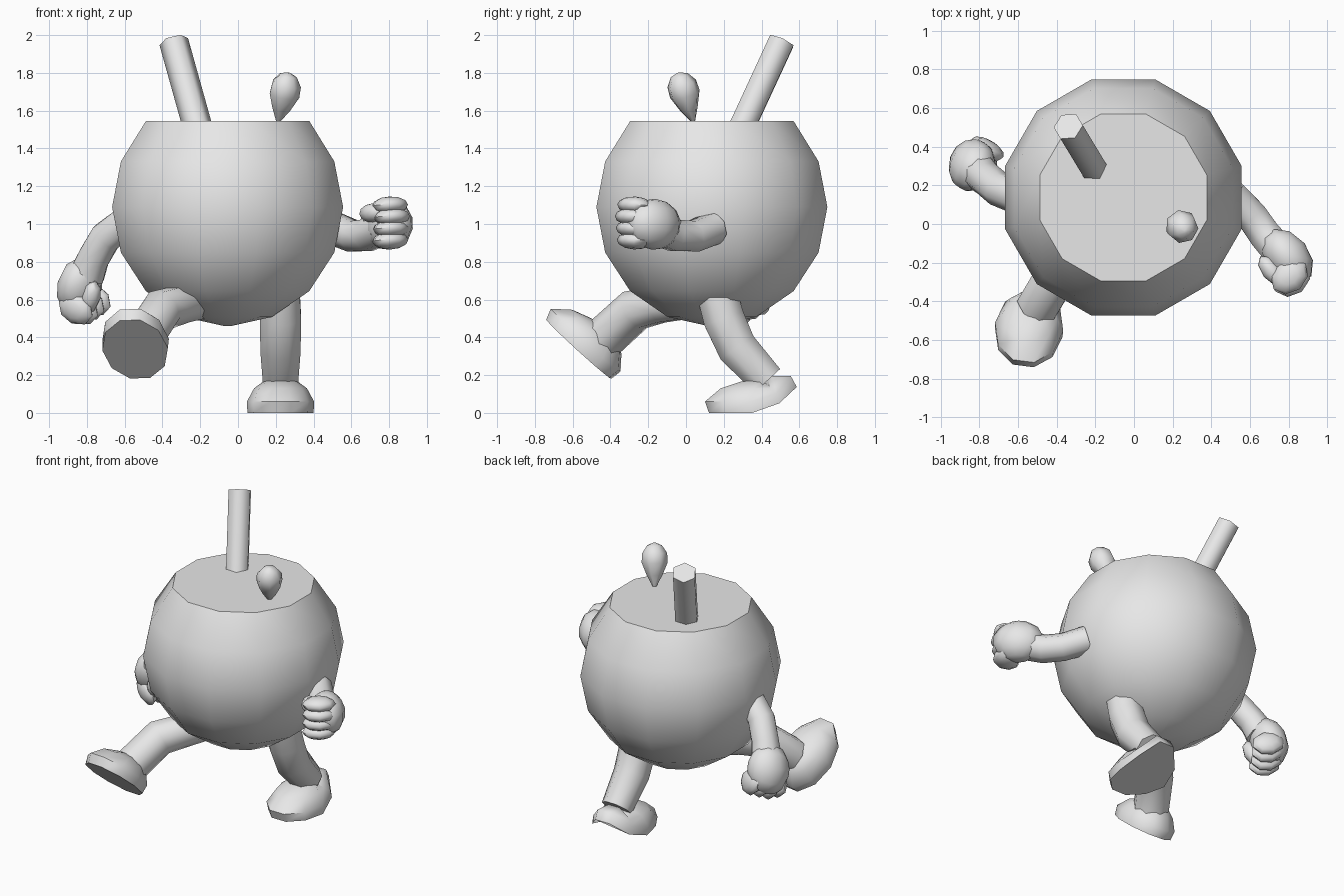
import bpy, bmesh, math
from mathutils import Vector, Matrix

if "Cube" in bpy.data.objects:
    bpy.data.objects.remove(bpy.data.objects["Cube"])

V = Vector
grey = bpy.data.materials.new("light_grey")
grey.diffuse_color = (0.8, 0.8, 0.8, 1)
grey.use_nodes = True
grey.node_tree.nodes["Principled BSDF"].inputs["Base Color"].default_value = grey.diffuse_color


def finish(name, bm, angle=60):
    bmesh.ops.recalc_face_normals(bm, faces=bm.faces)
    me = bpy.data.meshes.new(name)
    bm.to_mesh(me)
    bm.free()
    me.materials.append(grey)
    ob = bpy.data.objects.new(name, me)
    bpy.context.collection.objects.link(ob)
    bpy.ops.object.select_all(action='DESELECT')
    ob.select_set(True)
    bpy.context.view_layer.objects.active = ob
    bpy.ops.object.shade_smooth_by_angle(angle=math.radians(angle))
    return ob


def loft(name, rings, angle=60):
    """Skin a list of closed rings and cap both ends."""
    bm = bmesh.new()
    vs = [[bm.verts.new(p) for p in r] for r in rings]
    n = len(vs[0])
    for a, b in zip(vs, vs[1:]):
        for i in range(n):
            bm.faces.new((a[i], a[(i + 1) % n], b[(i + 1) % n], b[i]))
    bm.faces.new(vs[0][::-1])
    bm.faces.new(vs[-1])
    return finish(name, bm, angle)


def tube(name, path, radii, sides=8, angle=60, ref=(0, 0, 1)):
    """Round tube through a few path points, one radius per point."""
    pts = [V(p) for p in path]
    rings = []
    for i, p in enumerate(pts):
        t = (pts[min(i + 1, len(pts) - 1)] - pts[max(i - 1, 0)]).normalized()
        u = t.cross(V(ref)).normalized()
        w = t.cross(u)
        rings.append([p + radii[i] * (u * math.cos(a) + w * math.sin(a))
                      for a in (2 * math.pi * (k + .5) / sides for k in range(sides))])
    return loft(name, rings, angle)


def fist(name, centre, fwd, palm, side):
    """Closed hand: palm, four curled fingers and a thumb."""
    F = V(fwd).normalized()
    P = V(palm)
    P = (P - F * P.dot(F)).normalized()
    T = F.cross(P) * side
    frame = Matrix((F, P, T)).transposed().to_4x4()
    frame.translation = V(centre)
    bm = bmesh.new()

    def blob(pos, size, u=8, v=6):
        m = frame @ Matrix.Translation(pos) @ Matrix.Diagonal((*size, 1))
        bmesh.ops.create_uvsphere(bm, u_segments=u, v_segments=v, radius=1, matrix=m)

    blob((-0.02, -0.015, 0), (0.165, 0.115, 0.135), 10, 7)
    for k in range(4):
        t = 0.093 - 0.062 * k
        blob((0.085 - 0.012 * abs(k - 1), 0.04, t), (0.085, 0.105, 0.047))
    blob((-0.01, 0.095, 0.06), (0.095, 0.05, 0.05))
    return finish(name, bm, 50)


# Round body with a flat cut top
rings = []
for lat in (45, 22.5, 0, -22.5, -45, -67.5, -88):
    r, z = 0.633 * math.cos(math.radians(lat)), 1.09 + 0.63 * math.sin(math.radians(lat))
    rings.append([V((-0.055 + r * math.cos(a), 0.137 + r * math.sin(a), z + (0.01 if lat == 45 else 0)))
                  for a in (math.radians(15 + 30 * k) for k in range(12))])
loft("body", rings, 40)

# Straw and droplet on the top
tube("straw", [(-0.21, 0.29, 1.50), (-0.34, 0.505, 1.965)], [0.078, 0.078], 6, 62)
tube("droplet", [(0.212, 0.038, 1.545), (0.228, 0.016, 1.61), (0.243, -0.006, 1.685),
                 (0.255, -0.023, 1.74), (0.265, -0.035, 1.785), (0.268, -0.038, 1.8)],
     [0.012, 0.05, 0.083, 0.08, 0.048, 0.01], 7, 60, (0, 1, 0))

# Arms
tube("right_arm", [(0.50, 0.15, 0.98), (0.61, 0.04, 0.935), (0.68, -0.06, 0.94), (0.76, -0.15, 0.98)],
     [0.09, 0.088, 0.09, 0.095])
tube("left_arm", [(-0.58, 0.13, 1.02), (-0.70, 0.18, 0.93), (-0.765, 0.235, 0.82), (-0.80, 0.27, 0.73)],
     [0.09, 0.09, 0.09, 0.1], 8, 60, (0, 1, 0))
fist("right_hand", (0.795, -0.195, 1.0), (0.62, -0.78, 0.08), (-0.78, -0.62, 0), -1)
fist("left_hand", (-0.83, 0.305, 0.65), (-0.22, 0.35, -0.9), (0.8, -0.4, -0.3), 1)

# Legs
tube("left_leg", [(-0.18, 0.06, 0.60), (-0.30, -0.14, 0.575), (-0.405, -0.27, 0.545), (-0.50, -0.43, 0.40)],
     [0.10, 0.105, 0.115, 0.115])
tube("right_leg", [(0.22, 0.16, 0.65), (0.225, 0.20, 0.50), (0.225, 0.27, 0.345), (0.225, 0.43, 0.17)],
     [0.115, 0.118, 0.115, 0.10], 8, 60, (1, 0, 0))


# Feet: height, heel, toe, half width of each ring
FOOT = [(0, -0.24, 0.24, 0.175), (0.06, -0.25, 0.262, 0.178), (0.13, -0.19, 0.175, 0.14),
        (0.17, -0.14, 0.05, 0.085)]


def foot(name, place):
    rings = []
    for n, heel, toe, w in FOOT:
        mid, half = (heel + toe) / 2, (toe - heel) / 2
        rings.append([place(w * math.sin(a), mid + half * math.cos(a), n)
                      for a in (2 * math.pi * (k + .5) / 10 for k in range(10))])
    return loft(name, rings, 55)


toe_dir = V((-0.12, -0.73, 0.67)).normalized()
side_dir = V((1, -0.13, 0.04))
side_dir = (side_dir - toe_dir * side_dir.dot(toe_dir)).normalized()
up_dir = toe_dir.cross(side_dir)
if up_dir.z < 0:
    up_dir.negate()


def raised(s, d, n):
    return V((-0.545, -0.567, 0.337)) + side_dir * s + toe_dir * d + up_dir * n


def planted(s, d, n):
    # Toes flat on the floor, heel lifted behind the ball of the foot
    if d > -0.09:
        return V((0.225 + s, 0.35 - d, n))
    h = (-0.09 - d) * 1.45
    return V((0.225 + s, 0.44 + 0.73 * h - 0.685 * n * min(1, h / 0.15), 0.685 * h + 0.8 * n))


foot("left_foot", raised)
foot("right_foot", planted)
